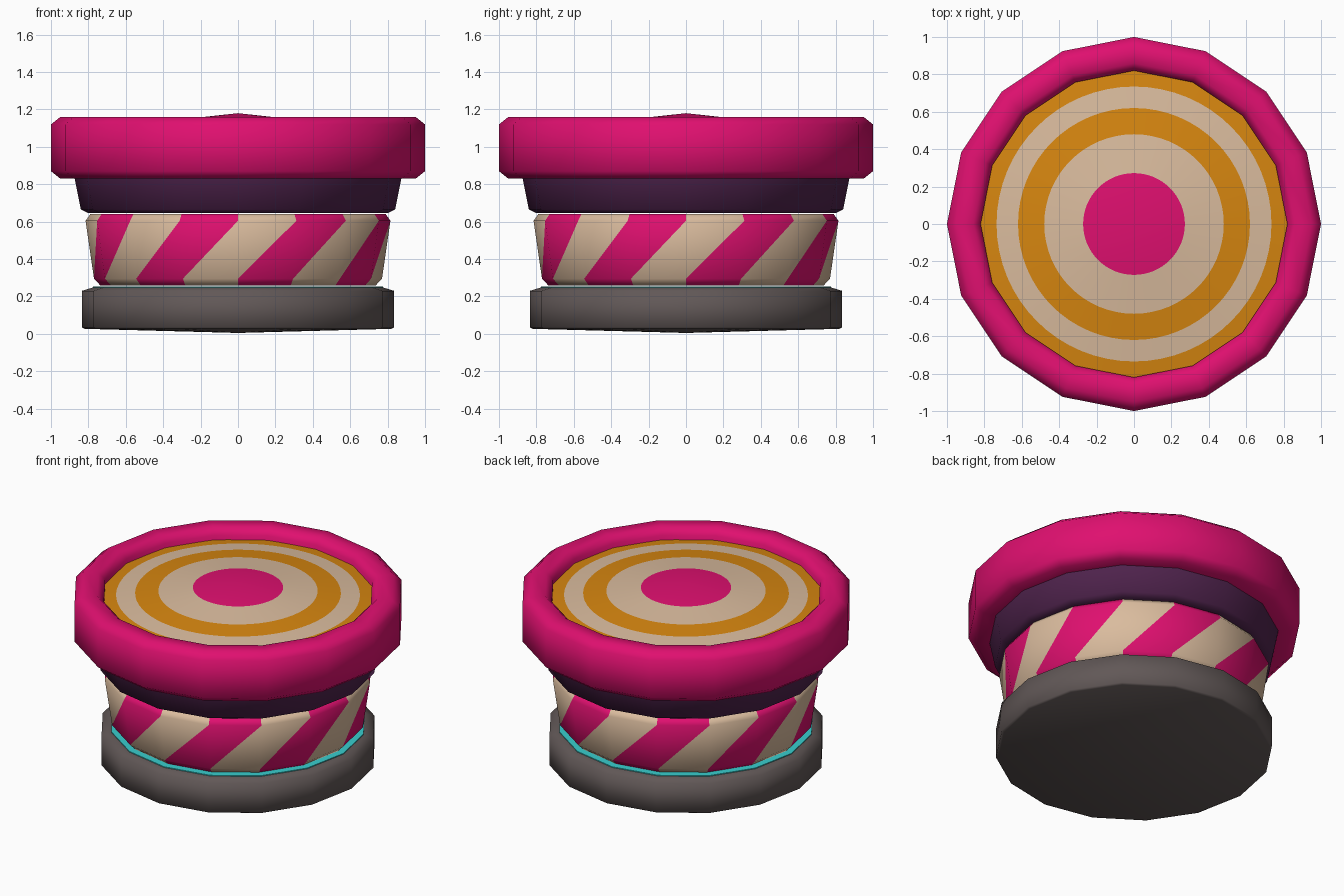
import bpy, bmesh
from math import sin, cos, tau, radians

cube = bpy.data.objects.get("Cube")
if cube:
    bpy.data.objects.remove(cube, do_unlink=True)

SIDES = 16


def material(name, rgb):
    m = bpy.data.materials.new(name)
    m.use_nodes = True
    m.diffuse_color = (*rgb, 1)
    bsdf = next(n for n in m.node_tree.nodes if n.type == "BSDF_PRINCIPLED")
    bsdf.inputs["Base Color"].default_value = (*rgb, 1)
    return m


pink = material("hot pink", (0.74, 0.005, 0.16))
beige = material("beige", (0.70, 0.50, 0.34))
orange = material("orange", (0.68, 0.24, 0.005))
purple = material("dark purple", (0.08, 0.017, 0.075))
grey = material("warm dark grey", (0.12, 0.097, 0.095))
cyan = material("cyan", (0.04, 0.62, 0.62))


def lathe(name, profile, mats, rule=None, sides=SIDES, diagonal=None,
          closed=False, angle=60):
    """Spin (radius, height) points; rule(side, row, upper) picks the material."""
    bm = bmesh.new()
    rings = []
    for r, z in profile:
        if r == 0:
            rings.append([bm.verts.new((0, 0, z))] * sides)
        else:
            rings.append([bm.verts.new((r * cos(tau * i / sides), r * sin(tau * i / sides), z))
                          for i in range(sides)])
    if closed:
        rings.append(rings[0])
    for row, (low, high) in enumerate(zip(rings, rings[1:])):
        for i in range(sides):
            k = (i + 1) % sides
            corners = [low[i], low[k], high[k], high[i]]
            if row == diagonal:
                pieces = [(corners[:3], False), ([low[i], high[k], high[i]], True)]
            else:
                pieces = [(list(dict.fromkeys(corners)), False)]
            for verts, upper in pieces:
                face = bm.faces.new(verts)
                face.material_index = rule(i, row, upper) if rule else 0
    bmesh.ops.recalc_face_normals(bm, faces=bm.faces)
    mesh = bpy.data.meshes.new(name)
    bm.to_mesh(mesh)
    bm.free()
    for m in mats:
        mesh.materials.append(m)
    obj = bpy.data.objects.new(name, mesh)
    bpy.context.collection.objects.link(obj)
    bpy.ops.object.select_all(action="DESELECT")
    obj.select_set(True)
    bpy.context.view_layer.objects.active = obj
    bpy.ops.object.shade_smooth_by_angle(angle=radians(angle))
    return obj


# Base with a shallow pointed underside
lathe("base", [(0, 0.005), (0.82, 0.027), (0.835, 0.035), (0.835, 0.23),
               (0.77, 0.25), (0, 0.25)], [grey], angle=80)

# Thin bright plate between base and drum
lathe("glow_plate", [(0, 0.245), (0.775, 0.245), (0.775, 0.254), (0, 0.254)], [cyan])


# Striped drum: slanted stripes split each side along its diagonal
def stripe(side, row, upper):
    shift = 1 if upper or row > 2 else 0
    return (side - shift) % 2


lathe("striped_drum", [(0, 0.258), (0.735, 0.258), (0.77, 0.295), (0.815, 0.605),
                       (0.79, 0.64), (0, 0.64)], [pink, beige], stripe, diagonal=2)

# Collar under the rim
lathe("collar", [(0, 0.645), (0.80, 0.645), (0.84, 0.665), (0.875, 0.84), (0, 0.84)], [purple])

# Bevelled rim
lathe("rim", [(0.82, 0.83), (0.95, 0.83), (1, 0.87), (1, 1.12), (0.95, 1.16),
              (0.86, 1.16), (0.82, 1.12), (0.82, 1.0)], [pink], closed=True)

# Shallow cone top with concentric rings, its edge tucked inside the rim
radii = [0.88, 0.735, 0.62, 0.48, 0.272, 0]
ring_colours = [0, 1, 0, 1, 2]
lathe("target_top", [(r, 1.18 - 0.11 * r) for r in radii], [orange, beige, pink],
      lambda side, row, upper: ring_colours[row], sides=4 * SIDES)

# An open top sheet must face upward
top = bpy.data.objects["target_top"].data
if top.polygons[0].normal.z < 0:
    top.flip_normals()
